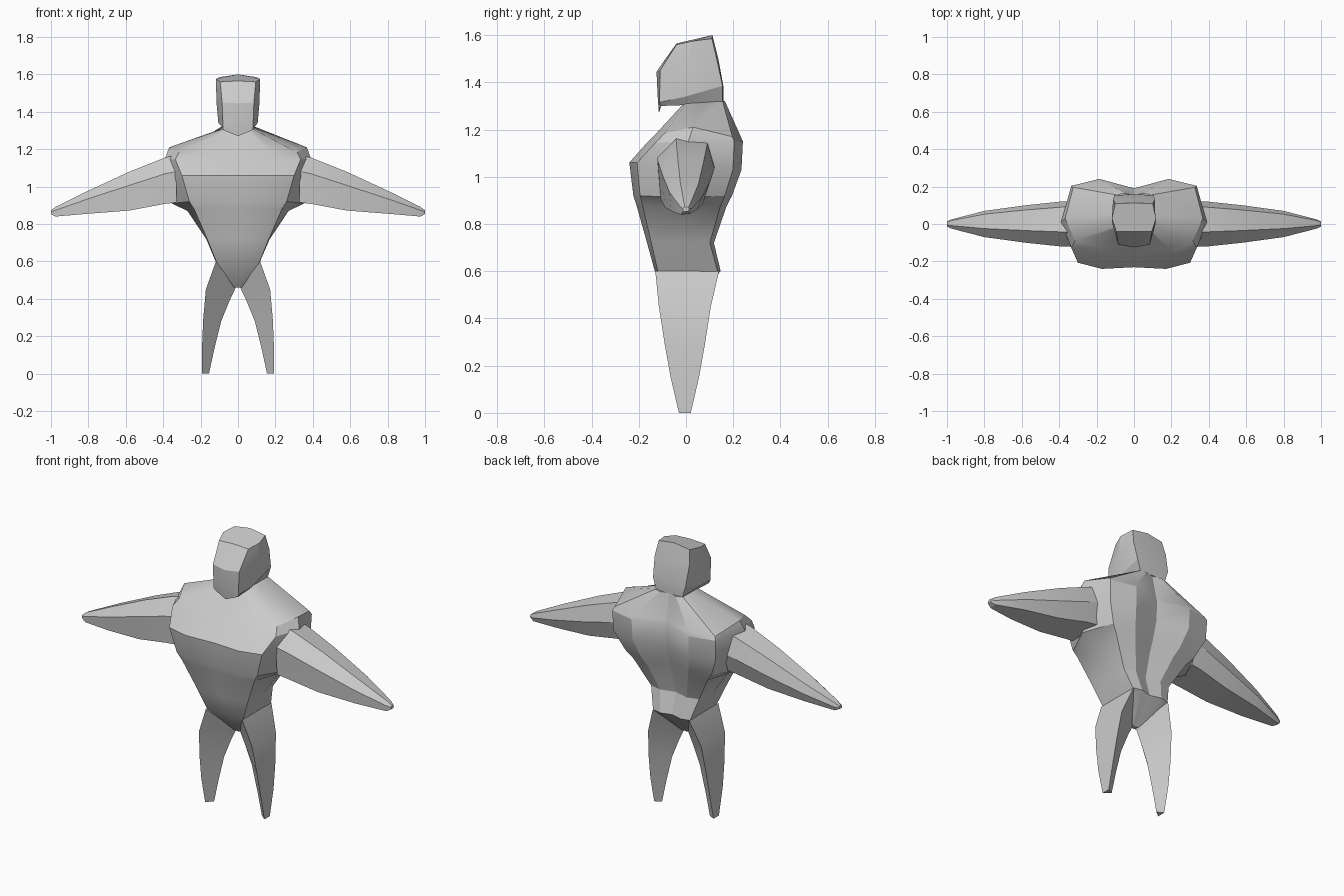
import bpy, bmesh, math

if "Cube" in bpy.data.objects:
    bpy.data.objects.remove(bpy.data.objects["Cube"])


def loft(name, rings, mirrored=False, angle=28):
    """Skin a stack of closed rings, cap both ends."""
    bm = bmesh.new()
    loops = [[bm.verts.new(p) for p in r] for r in rings]
    n = len(loops[0])
    for a, b in zip(loops, loops[1:]):
        for i in range(n):
            j = (i + 1) % n
            bm.faces.new((a[i], a[j], b[j], b[i]))
    bm.faces.new(loops[0])
    bm.faces.new(loops[-1])
    bmesh.ops.recalc_face_normals(bm, faces=bm.faces)
    mesh = bpy.data.meshes.new(name)
    bm.to_mesh(mesh)
    bm.free()
    ob = bpy.data.objects.new(name, mesh)
    bpy.context.collection.objects.link(ob)
    bpy.ops.object.select_all(action='DESELECT')
    ob.select_set(True)
    bpy.context.view_layer.objects.active = ob
    bpy.ops.object.shade_smooth_by_angle(angle=math.radians(angle))
    if mirrored:
        ob.modifiers.new("Mirror", 'MIRROR')
    return ob


def both_sides(half):
    """Half ring from front centre to back centre -> full symmetric ring."""
    return half + [(-x, y, z) for x, y, z in half[-2:0:-1]]


def body_ring(front, side, back):
    """Each argument is (half width, y, z); the back gets a spine groove."""
    fw, fy, fz = front
    bw, by, bz = back
    return both_sides([
        (0, fy + .03 * fw, fz), (.57 * fw, fy, fz), (fw, fy + .11 * fw, fz),
        side,
        (bw, by - .11 * bw, bz), (.55 * bw, by, bz), (0, by - .15 * bw, bz)])


# Torso: crotch, hips, waist, ribs, armpit, chest, shoulders, neck
loft("torso", [body_ring(*r) for r in (
    ((.02, -.012, .46), (.022, 0, .46), (.02, .012, .46)),
    ((.117, -.132, .60), (.12, 0, .605), (.12, .147, .60)),
    ((.165, -.165, .72), (.17, -.01, .72), (.155, .118, .72)),
    ((.235, -.21, .88), (.27, -.01, .87), (.24, .17, .87)),
    ((.26, -.223, .92), (.355, 0, .91), (.28, .195, .92)),
    ((.30, -.24, .1 + .96), (.385, 0, 1.03), (.33, .235, 1.03)),
    ((.335, -.165, 1.145), (.39, .01, 1.15), (.335, .241, 1.15)),
    ((.315, -.125, 1.185), (.368, .03, 1.21), (.325, .232, 1.17)),
    ((.075, -.01, 1.31), (.085, .06, 1.31), (.09, .165, 1.32)),
)])

# Head
loft("head", [both_sides(h) for h in (
    [(0, -.115, 1.27), (.075, -.105, 1.30), (.07, .03, 1.305),
     (.085, .155, 1.32), (0, .158, 1.32)],
    [(0, -.12, 1.34), (.08, -.112, 1.315), (.105, 0, 1.34),
     (.105, .155, 1.385), (0, .158, 1.385)],
    [(0, -.125, 1.445), (.085, -.11, 1.45), (.115, 0, 1.45),
     (.112, .13, 1.5), (0, .137, 1.5)],
    [(0, -.04, 1.565), (.095, -.04, 1.56), (.118, .03, 1.575),
     (.1, .11, 1.585), (0, .112, 1.60)],
)], angle=20)


# Arms: six-sided section tapering to the hand
def arm_ring(x, depth, low, high):
    section = ((-1, .65), (-.35, 1), (.75, .93), (1, .5), (.7, .06), (-.9, 0))
    return [(x, depth * y, low + (high - low) * t) for y, t in section]


loft("arm", [arm_ring(*a) for a in (
    (.33, .122, .915, 1.17), (.39, .12, .908, 1.155), (.58, .1, .872, 1.08),
    (.8, .07, .855, .978), (.975, .025, .84, .892), (1.0, .014, .853, .873))],
    mirrored=True)

# Legs: flat outer side, ridge on the inner side
loft("leg", [[(xo, yf, zo), (xo, yb, zo), (xi, 0, zi)]
             for xo, yf, yb, zo, xi, zi in (
    (.118, -.13, .14, .60, .012, .46),
    (.172, -.115, .105, .45, .045, .39),
    (.186, -.09, .08, .29, .09, .28),
    (.192, -.065, .055, .15, .127, .13),
    (.192, -.03, .02, 0, .155, 0))], mirrored=True)
